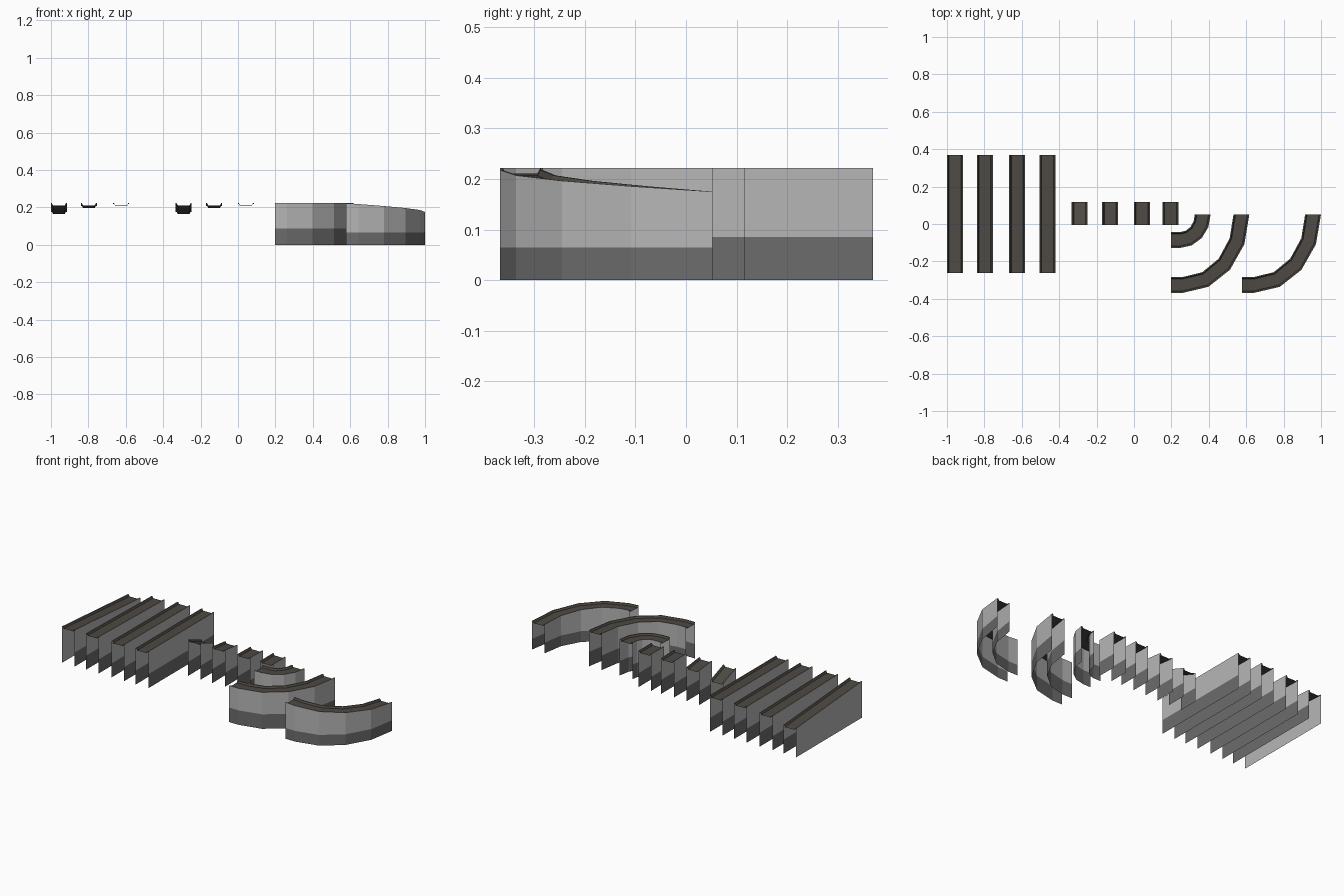
import bpy, bmesh, math

if "Cube" in bpy.data.objects:
    bpy.data.objects.remove(bpy.data.objects["Cube"])

TOP = 0.222      # height of the lips
DIP = 0.011      # how far the road bed sits below the lips
WIDTH = 0.085    # track width


def material(name, rgb):
    m = bpy.data.materials.new(name)
    m.diffuse_color = (*rgb, 1)
    m.use_nodes = True
    m.node_tree.nodes["Principled BSDF"].inputs["Base Color"].default_value = m.diffuse_color
    return m


MATS = [material("light_concrete", (0.47, 0.47, 0.47)),
        material("dark_base", (0.15, 0.15, 0.15)),
        material("road_brown", (0.075, 0.066, 0.055)),
        material("lip_grey", (0.2, 0.2, 0.19))]


def track(name, stations, drop, band, plain_side=False):
    """Sweep the open channel section along stations of (side a, side b, progress)."""
    bm = bmesh.new()
    rows = []
    for a, b, t in stations:
        top = TOP - drop * t
        # across fraction, height: wall, lip, bed, lip, wall
        section = [(0, 0), (0, band), (0, top), (0.06, top), (0.13, top - DIP),
                   (0.87, top - DIP), (0.94, top), (1, top), (1, band), (1, 0)]
        rows.append([bm.verts.new((a[0] + (b[0] - a[0]) * s,
                                   a[1] + (b[1] - a[1]) * s, z)) for s, z in section])
    mats = [1, 0, 3, 2, 2, 2, 3, 0, 1]
    if plain_side:
        mats[0] = 0
    for r, q in zip(rows, rows[1:]):
        for i, mi in enumerate(mats):
            f = bm.faces.new((r[i], r[i + 1], q[i + 1], q[i]))
            f.material_index = mi
    bm.normal_update()
    # road bed must face up
    if sum(f.normal.z for f in bm.faces if f.material_index == 2) < 0:
        bmesh.ops.reverse_faces(bm, faces=bm.faces[:])
    me = bpy.data.meshes.new(name)
    bm.to_mesh(me)
    bm.free()
    for m in MATS:
        me.materials.append(m)
    ob = bpy.data.objects.new(name, me)
    bpy.context.collection.objects.link(ob)
    return ob


def straight(name, x, y0, y1, drop, plain_side=False):
    st = [((x, y), (x + WIDTH, y), t) for y, t in ((y0, 0), (y1, 1))]
    track(name, st, drop, 0.085, plain_side)


def curve(name, x, y, lead, rx, ry, drop, band):
    """Quarter turn with a short straight lead-in, four facets."""
    def point(k, inset):
        a = math.radians(22.5 * k)
        return (x + lead + (rx - inset) * math.sin(a), y - (ry - inset) * math.cos(a))
    st = [((x, y - ry), (x, y - ry + WIDTH), 0)]
    for k in range(5):
        st.append((point(k, 0), point(k, WIDTH), (0.4 + k) / 4.4))
    track(name, st, drop, band)


# Long and short straights: steep, medium, slight and level
DROPS = [("steep", 0.046), ("medium", 0.014), ("slight", 0.003), ("level", 0.0)]
for (kind, drop), xl, xs in zip(DROPS, (-1.0, -0.84, -0.667, -0.505),
                                (-0.333, -0.17, 0.0, 0.153)):
    straight("long_track_" + kind, xl, -0.263, 0.37, drop, kind == "steep")
    straight("short_track_" + kind, xs, -0.005, 0.117, drop)

# Curves: tight, wide, and wide descending
curve("tight_curve", 0.197, 0.052, 0.05, 0.163, 0.18, 0.0, 0.088)
curve("wide_curve", 0.197, 0.052, 0.065, 0.355, 0.42, 0.0, 0.088)
curve("descending_curve", 0.578, 0.052, 0.065, 0.357, 0.42, 0.047, 0.065)
